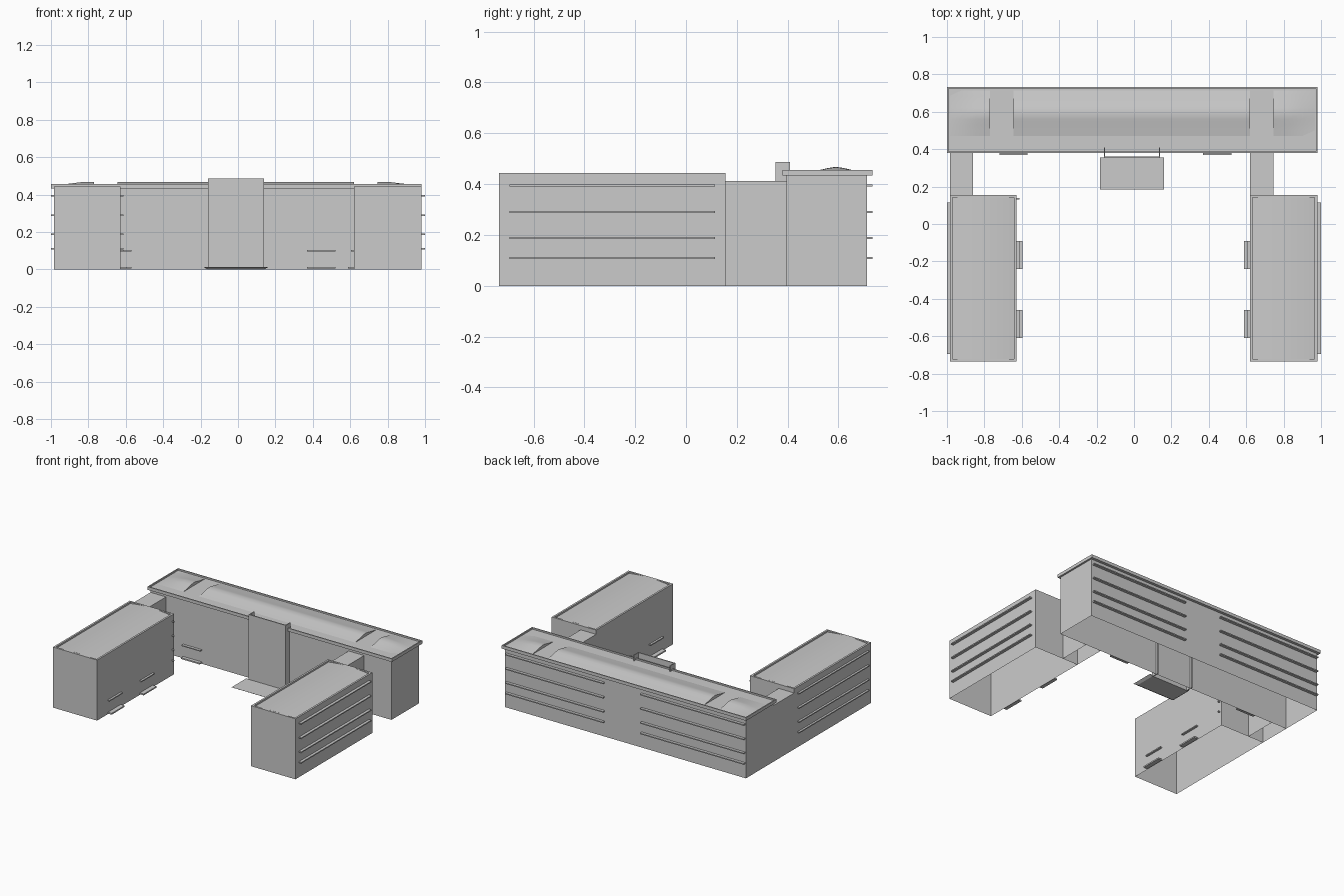
import bpy, bmesh

if "Cube" in bpy.data.objects:
    bpy.data.objects.remove(bpy.data.objects["Cube"])


def mesh_object(name, bm, smooth=False):
    bmesh.ops.recalc_face_normals(bm, faces=bm.faces[:])
    me = bpy.data.meshes.new(name)
    bm.to_mesh(me)
    bm.free()
    ob = bpy.data.objects.new(name, me)
    bpy.context.collection.objects.link(ob)
    if smooth:
        bpy.context.view_layer.objects.active = ob
        ob.select_set(True)
        bpy.ops.object.shade_smooth_by_angle(angle=0.5)
        ob.select_set(False)
    return ob


def box(name, x0, x1, y0, y1, z0, z1, open_bottom=False, taper=0.0):
    bm = bmesh.new()
    bmesh.ops.create_cube(bm, size=1)
    for v in bm.verts:
        low = v.co.z < 0
        t = taper if low else 0
        v.co = (x0 + t if v.co.x < 0 else x1 - t,
                y0 + t if v.co.y < 0 else y1,
                z0 if low else z1)
    if open_bottom:
        bm.normal_update()
        bottom = [f for f in bm.faces if all(abs(v.co.z - z0) < 1e-6 for v in f.verts)]
        bmesh.ops.delete(bm, geom=bottom, context='FACES_ONLY')
    return mesh_object(name, bm)


def tray(name, x0, x1, y0, y1, z0, floor, top, rim):
    """Roof slab with a raised rim round its edge."""
    bm = bmesh.new()
    rings = [(0, z0), (0, top), (rim, top), (rim, floor)]
    loops = []
    for d, z in rings:
        loops.append([bm.verts.new(p) for p in (
            (x0 + d, y0 + d, z), (x1 - d, y0 + d, z),
            (x1 - d, y1 - d, z), (x0 + d, y1 - d, z))])
    for a, b in zip(loops, loops[1:]):
        for i in range(4):
            j = (i + 1) % 4
            bm.faces.new((a[i], a[j], b[j], b[i]))
    bm.faces.new(loops[-1])
    bm.faces.new(loops[0])
    return mesh_object(name, bm)


def vault(name, stations, profile, base, height, along_x=True):
    """Low vault: profile (across, height) swept over (along, scale) stations."""
    bm = bmesh.new()
    rows = []
    for s, k in stations:
        rows.append([bm.verts.new((s, c, base + h * k * height) if along_x
                                  else (c, s, base + h * k * height))
                     for c, h in profile])
    for a, b in zip(rows, rows[1:]):
        for i in range(len(profile) - 1):
            bm.faces.new((a[i], a[i + 1], b[i + 1], b[i]))
    for row, st in ((rows[0], stations[0]), (rows[-1], stations[-1])):
        if st[1] > 0:
            bm.faces.new(row)
    return mesh_object(name, bm, True)


LEDGE_Z = (0.11, 0.187, 0.29, 0.395)

# Rear main block and its roof
box("main_block", -0.985, 0.967, 0.395, 0.713, 0, 0.434, True)
tray("main_roof", -1.0, 0.98, 0.38, 0.733, 0.433, 0.445, 0.456, 0.008)
arch = [(0.47, 0), (0.50, 0.25), (0.53, 0.5), (0.56, 0.8), (0.59, 1),
        (0.62, 0.8), (0.65, 0.5), (0.685, 0.25), (0.715, 0)]
vault("roof_vault_middle", [(-0.645, 1), (0.62, 1)], arch, 0.445, 0.023)
vault("roof_vault_left", [(-0.985, 0), (-0.92, 0.5), (-0.84, 0.93), (-0.77, 1)], arch, 0.445, 0.023)
vault("roof_vault_right", [(0.745, 1), (0.82, 0.93), (0.90, 0.5), (0.967, 0)], arch, 0.445, 0.023)

# Long ledges on the rear wall
for z in LEDGE_Z:
    box("rear_ledge", -0.98, -0.14, 0.71, 0.733, z - 0.004, z + 0.004)
    box("rear_ledge", 0.16, 0.955, 0.71, 0.733, z - 0.004, z + 0.004)

# Side wings with connectors
for side, x0, x1, link_x in (("left", -0.985, -0.627, -0.985), ("right", 0.62, 0.98, 0.62)):
    box(side + "_wing", x0, x1, -0.735, 0.155, 0, 0.429, True)
    tray(side + "_wing_roof", x0, x1, -0.735, 0.155, 0.428, 0.431, 0.443, 0.014)
    mid, half = (x0 + x1) / 2, (x1 - x0) / 2 - 0.014
    prof = [(mid + half * t / 6, 1 - (t / 6) ** 2) for t in range(-6, 7)]
    vault(side + "_wing_vault", [(-0.721, 1), (0.141, 1)], prof, 0.431, 0.013, False)
    box(side + "_connector", link_x, link_x + 0.125, 0.155, 0.395, 0, 0.412, True)
    outer = x0 if side == "left" else x1
    inner = x1 if side == "left" else x0
    s = 1 if side == "left" else -1
    # Outer ledges
    for z in LEDGE_Z:
        a, b = sorted((outer, s * -1.0))
        box(side + "_wing_ledge", a, b, -0.695, 0.115, z - 0.004, z + 0.004)
    # Inner door steps and canopies
    for y in (-0.61, -0.24):
        a, b = sorted((inner, inner + s * 0.031))
        box(side + "_door_step", a, b, y, y + 0.15, 0.004, 0.014)
        a, b = sorted((inner, inner + s * 0.015))
        box(side + "_door_canopy", a, b, y, y + 0.15, 0.097, 0.105)

# Short ledge stubs at the rear of the left wing's inner wall
for z in LEDGE_Z:
    box("ledge_stub", -0.63, -0.612, 0.13, 0.14, z - 0.004, z + 0.004)

# Courtyard doors of the main block
for x in (-0.72, 0.37):
    box("court_door_step", x, x + 0.15, 0.37, 0.395, 0.004, 0.014)
    box("court_door_canopy", x, x + 0.15, 0.375, 0.395, 0.097, 0.104)

# Entrance screen: front panel with two returns, and a low platform
box("entrance_panel", -0.16, 0.14, 0.352, 0.36, 0, 0.487)
for x in (-0.16, 0.134):
    box("entrance_return", x, x + 0.006, 0.356, 0.41, 0, 0.487)
box("entrance_platform", -0.182, 0.16, 0.185, 0.356, 0, 0.012, taper=0.02)
